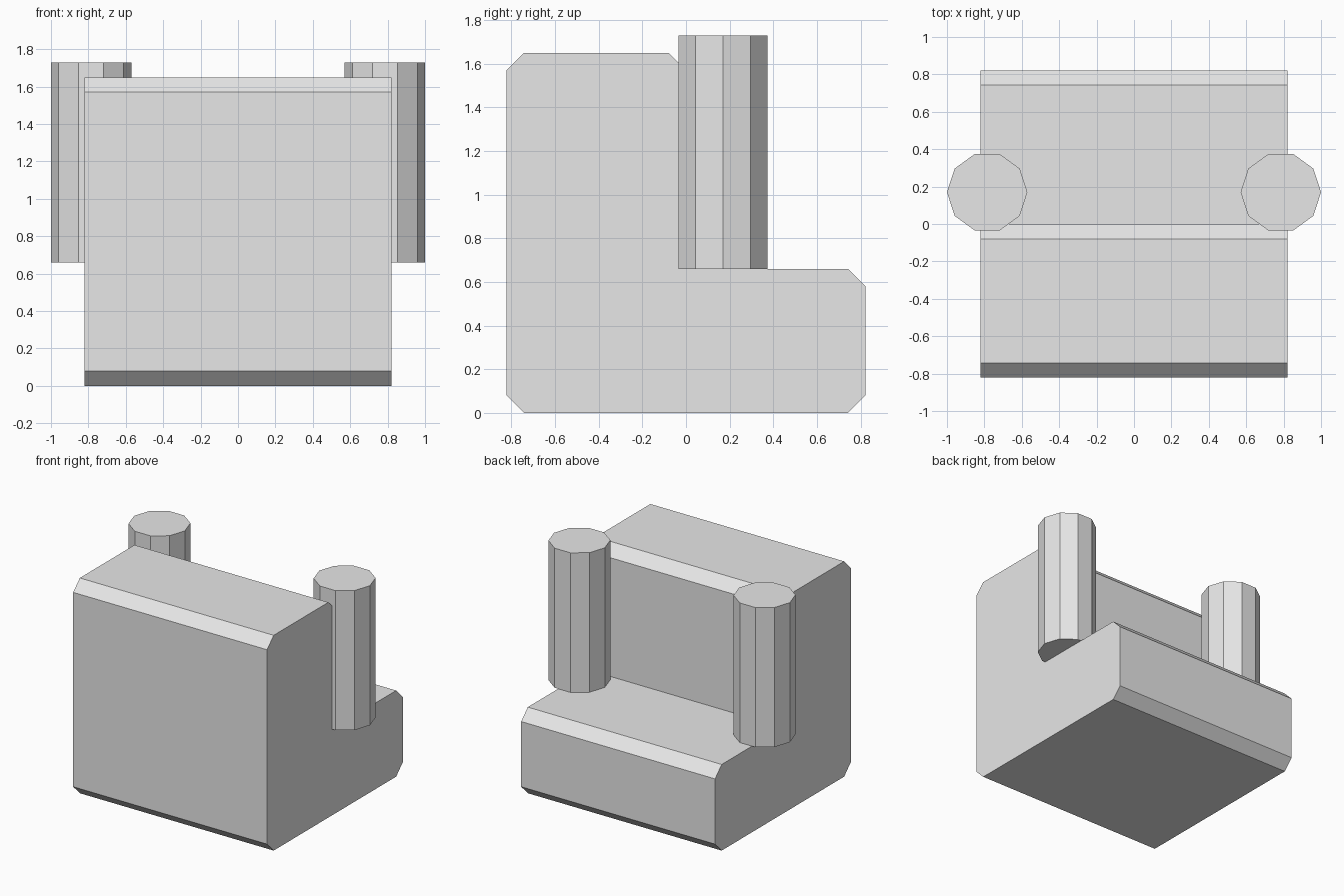
import bpy
import bmesh

cube = bpy.data.objects.get("Cube")
if cube:
    bpy.data.objects.remove(cube, do_unlink=True)

grey = bpy.data.materials.new("plain grey")
grey.use_nodes = True
colour = (0.8, 0.8, 0.8, 1)
grey.diffuse_color = colour
grey.node_tree.nodes["Principled BSDF"].inputs["Base Color"].default_value = colour


def add_object(name, bm):
    mesh = bpy.data.meshes.new(name)
    bmesh.ops.recalc_face_normals(bm, faces=bm.faces)
    bm.to_mesh(mesh)
    bm.free()
    mesh.materials.append(grey)
    obj = bpy.data.objects.new(name, mesh)
    bpy.context.collection.objects.link(obj)
    return obj


# Stepped body: chamfered L-shaped side profile (y, z) extruded across the width
half, step, top, cut = 0.822, 0.66, 1.65, 0.08
profile = [
    (-half, cut), (cut - half, 0), (half - cut, 0), (half, cut),
    (half, step - cut), (half - cut, step), (0, step),
    (0, top - cut), (-cut, top), (cut - half, top), (-half, top - cut),
]
bm = bmesh.new()
side = bm.faces.new([bm.verts.new((-half, y, z)) for y, z in profile])
extruded = bmesh.ops.extrude_face_region(bm, geom=[side], use_keep_orig=True)
bmesh.ops.translate(
    bm, vec=(2 * half, 0, 0),
    verts=[v for v in extruded["geom"] if isinstance(v, bmesh.types.BMVert)])
add_object("stepped_body", bm)

# Ten-sided posts standing on the step, one at each side
radius, post_top = 0.215, 1.73
for name, sign in (("left_post", 1), ("right_post", -1)):
    bm = bmesh.new()
    bmesh.ops.create_cone(bm, cap_ends=True, segments=10, radius1=radius,
                          radius2=radius, depth=post_top - step)
    # Turn the ring so a corner points outward along x
    corner = max(v.co.x for v in bm.verts)
    if corner < radius - 0.001:
        from math import pi
        from mathutils import Matrix
        bmesh.ops.rotate(bm, verts=bm.verts, matrix=Matrix.Rotation(pi / 10, 3, "Z"))
    post = add_object(name, bm)
    post.location = (sign * (1 - radius), 0.17, (post_top + step) / 2)
